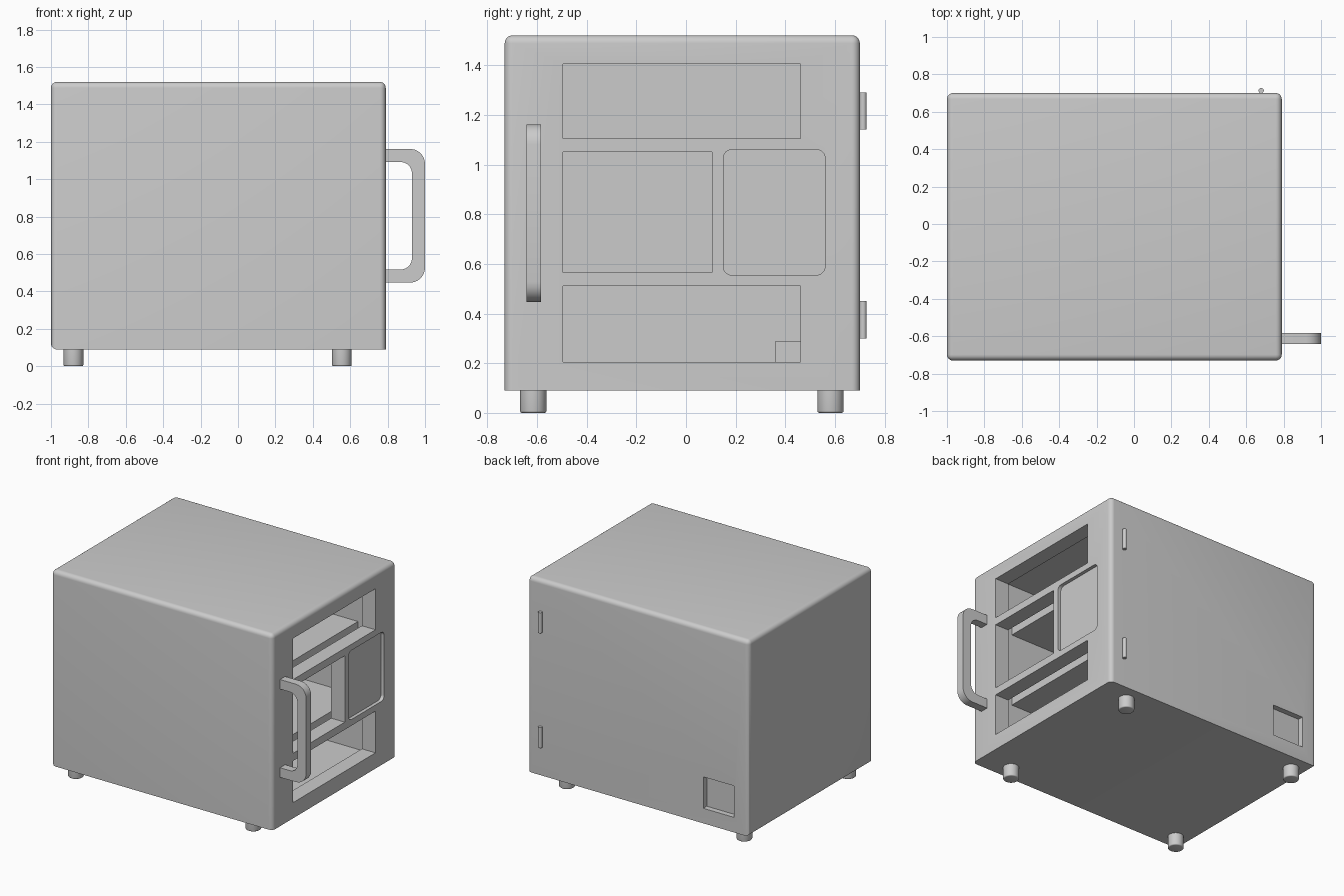
import bpy, bmesh, math
from mathutils import Vector

cube = bpy.data.objects.get("Cube")
if cube:
    bpy.data.objects.remove(cube, do_unlink=True)

grey = bpy.data.materials.new("light_grey")
grey.use_nodes = True
COLOUR = (0.6, 0.6, 0.6, 1)
grey.diffuse_color = COLOUR
grey.node_tree.nodes["Principled BSDF"].inputs["Base Color"].default_value = COLOUR


def finish(name, bm):
    bmesh.ops.recalc_face_normals(bm, faces=bm.faces)
    mesh = bpy.data.meshes.new(name)
    bm.to_mesh(mesh)
    bm.free()
    mesh.materials.append(grey)
    obj = bpy.data.objects.new(name, mesh)
    bpy.context.collection.objects.link(obj)
    return obj


def smooth(obj):
    bpy.ops.object.select_all(action='DESELECT')
    obj.select_set(True)
    bpy.context.view_layer.objects.active = obj
    bpy.ops.object.shade_smooth_by_angle(angle=math.radians(35))


def box(name, low, high, radius=0, pick=None):
    """Box between two corners; pick chooses the edges to round by midpoint (-1..1)."""
    low, high = Vector(low), Vector(high)
    bm = bmesh.new()
    bmesh.ops.create_cube(bm, size=2)
    edges = [e for e in bm.edges if pick and pick((e.verts[0].co + e.verts[1].co) / 2)]
    for v in bm.verts:
        v.co = (low + high) / 2 + Vector(c * s / 2 for c, s in zip(v.co, high - low))
    if edges:
        bmesh.ops.bevel(bm, geom=edges, offset=radius, segments=6, profile=0.5, affect='EDGES')
    return finish(name, bm)


def cylinder(name, x, y, z0, z1, radius, bevel=0):
    bm = bmesh.new()
    bmesh.ops.create_cone(bm, cap_ends=True, segments=32, radius1=radius, radius2=radius, depth=z1 - z0)
    bmesh.ops.translate(bm, verts=bm.verts, vec=(x, y, (z0 + z1) / 2))
    if bevel:
        rim = [e for e in bm.edges if all(v.co.z < z0 + 1e-4 for v in e.verts)]
        bmesh.ops.bevel(bm, geom=rim, offset=bevel, segments=3, profile=0.5, affect='EDGES')
    obj = finish(name, bm)
    smooth(obj)
    return obj


def cut(target, cutter):
    mod = target.modifiers.new("cut", 'BOOLEAN')
    mod.operation, mod.solver, mod.object = 'DIFFERENCE', 'EXACT', cutter
    bpy.context.view_layer.objects.active = target
    bpy.ops.object.modifier_apply(modifier=mod.name)
    bpy.data.objects.remove(cutter, do_unlink=True)


# Cabinet: rounded except along the bottom, apart from the lower edge at -x
body = box("cabinet", (-1, -0.73, 0.09), (0.79, 0.70, 1.52), 0.032,
           lambda m: m.z > -0.5 or m.x < -0.5 and abs(m.y) < 0.5)

# Inner chamber
INNER = 0.68
cut(body, box("chamber", (-0.88, -0.53, 0.17), (INNER, 0.50, 1.43)))

# Window openings through the door wall
windows = [(0.46, 1.105, 1.405), (0.105, 0.565, 1.05), (0.46, 0.205, 0.51)]
for y1, z0, z1 in windows:
    cut(body, box("window", (INNER - 0.03, -0.495, z0), (0.9, y1, z1)))

# Recessed control panel and rear socket
cut(body, box("panel", (0.765, 0.15, 0.555), (0.9, 0.56, 1.06), 0.035,
              lambda m: abs(m.x) < 0.5))
cut(body, box("socket", (-0.88, 0.66, 0.20), (-0.63, 0.8, 0.43)))
smooth(body)

# Shelves set slightly behind the door
for i, z in enumerate((0.51, 1.05)):
    box(f"shelf_{i + 1}", (-0.89, -0.54, z), (INNER - 0.06, 0.51, z + 0.055))
box("inner_housing", (-0.89, 0.36, 0.16), (-0.6, 0.51, 0.29))

# Handle: rounded outline with a rounded opening
handle = box("handle", (0.77, -0.642, 0.447), (1.0, -0.583, 1.162), 0.08,
             lambda m: abs(m.y) < 0.5 and m.x > 0.5)
cut(handle, box("opening", (0.6, -0.8, 0.517), (0.93, -0.4, 1.092), 0.06,
                lambda m: abs(m.y) < 0.5 and m.x > 0.5))
smooth(handle)

# Feet
for side, x in (("left", 0.555), ("right", -0.88)):
    for end, y in (("front", -0.615), ("back", 0.582)):
        cylinder(f"{end}_{side}_foot", x, y, 0, 0.1, 0.053, 0.008)

# Hinge barrels
for level, z in (("lower", 0.30), ("upper", 1.14)):
    cylinder(f"{level}_hinge", 0.68, 0.713, z, z + 0.15, 0.014)
